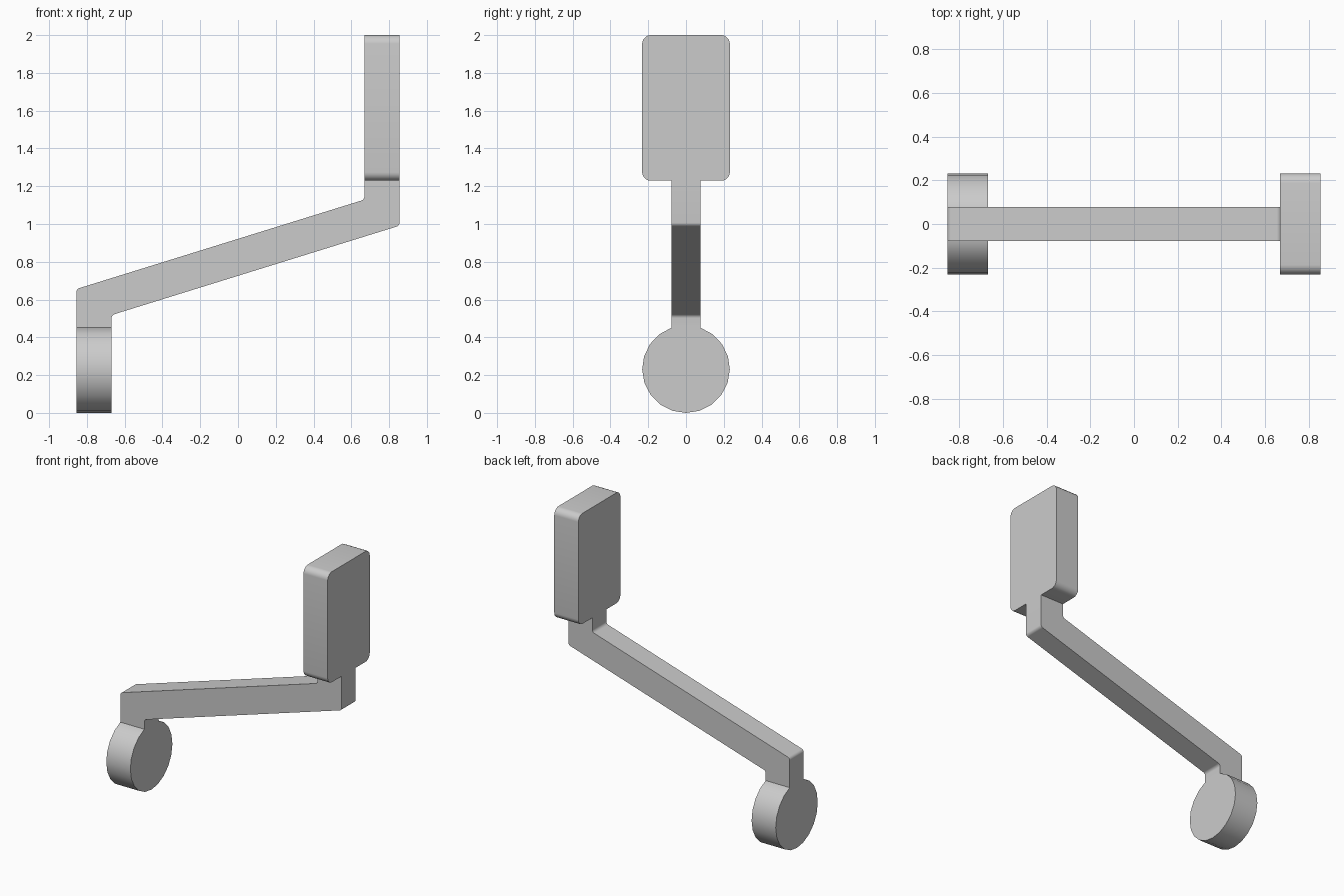
import bpy, bmesh, math
from mathutils import Vector

cube = bpy.data.objects.get("Cube")
if cube:
    bpy.data.objects.remove(cube, do_unlink=True)

grey = bpy.data.materials.new("light grey")
grey.use_nodes = True
colour = (0.6, 0.6, 0.6, 1)
grey.diffuse_color = colour
grey.node_tree.nodes["Principled BSDF"].inputs["Base Color"].default_value = colour


def fillet(points, radii, steps=5):
    """Round the corners of a closed 2D outline."""
    out = []
    for i, (p, r) in enumerate(zip(points, radii)):
        p = Vector(p)
        if r == 0:
            out.append(p)
            continue
        a = (Vector(points[i - 1]) - p).normalized()
        b = (Vector(points[(i + 1) % len(points)]) - p).normalized()
        half = a.angle(b) / 2
        centre = p + (a + b).normalized() * (r / math.sin(half))
        start = p + a * (r / math.tan(half)) - centre
        end = p + b * (r / math.tan(half)) - centre
        for k in range(steps + 1):
            out.append(centre + start.lerp(end, k / steps).normalized() * r)
    return out


def extrude(name, outline, place, direction):
    """Make a solid from a 2D outline."""
    bm = bmesh.new()
    face = bm.faces.new([bm.verts.new(place(u, v)) for u, v in outline])
    new = bmesh.ops.extrude_face_region(bm, geom=[face])["geom"]
    bmesh.ops.translate(bm, vec=direction,
                        verts=[g for g in new if isinstance(g, bmesh.types.BMVert)])
    # Keep the starting cap, so the solid stays closed
    if not face.is_valid:
        bmesh.ops.holes_fill(bm, edges=[e for e in bm.edges if e.is_boundary])
    bmesh.ops.recalc_face_normals(bm, faces=bm.faces)
    mesh = bpy.data.meshes.new(name)
    bm.to_mesh(mesh)
    bm.free()
    mesh.materials.append(grey)
    obj = bpy.data.objects.new(name, mesh)
    bpy.context.collection.objects.link(obj)
    bpy.ops.object.select_all(action="DESELECT")
    obj.select_set(True)
    bpy.context.view_layer.objects.active = obj
    bpy.ops.object.shade_smooth_by_angle(angle=math.radians(30))


OUT, INN = 0.855, 0.669      # outer and inner x of both ends
R, HALF = 0.232, 0.077       # end half-width, arm half-width
NECK = R + math.sqrt(R * R - HALF * HALF)
PLATE = 1.229                # height where the arm meets the plate
thick = Vector((OUT - INN, 0, 0))

# Cranked arm
bend = 0.022
arm = fillet([(-OUT, NECK), (-INN, NECK), (-INN, 0.518), (OUT, 0.991),
              (OUT, PLATE), (INN, PLATE), (INN, 1.129), (-OUT, 0.656)],
             [0, 0, bend, bend, 0, 0, bend, bend])
extrude("cranked_arm", arm, lambda u, v: (u, -HALF, v), Vector((0, 2 * HALF, 0)))

# Round foot pad, flat where the arm stands on it
steps = 18
first = math.asin(HALF / R)
angles = [first + (2 * math.pi - 2 * first) * i / steps for i in range(steps + 1)]
disc = [(R * math.sin(t), R + R * math.cos(t)) for t in angles]
extrude("round_pad", disc, lambda u, v: (-OUT, u, v), thick)

# Upright plate with rounded corners
plate = fillet([(-R, PLATE), (R, PLATE), (R, 2), (-R, 2)], [0.045] * 4)
extrude("upright_plate", plate, lambda u, v: (INN, u, v), thick)
